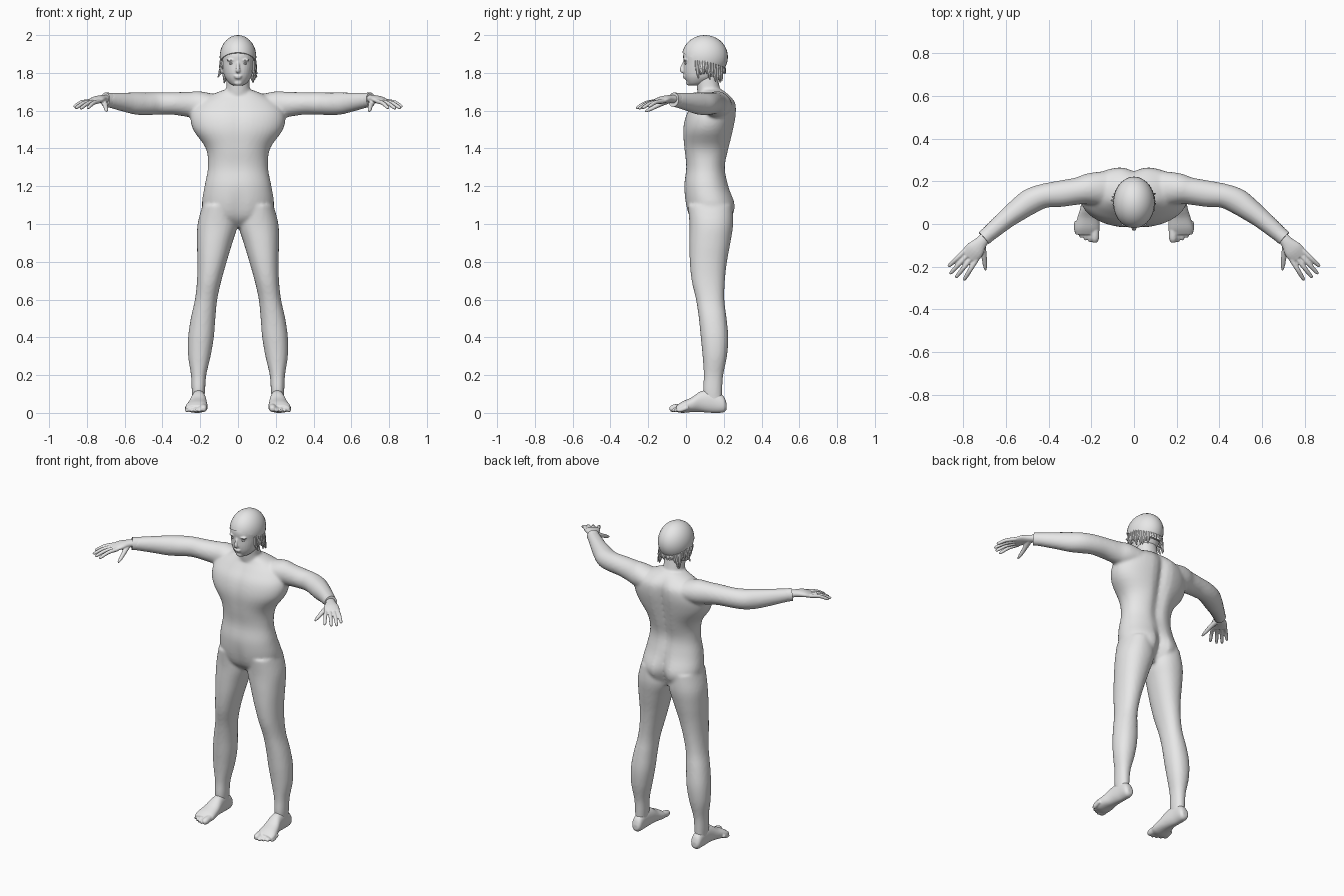
import bpy, bmesh, math, random
from mathutils import Vector, Matrix

random.seed(4)
if "Cube" in bpy.data.objects:
    bpy.data.objects.remove(bpy.data.objects["Cube"])

grey = bpy.data.materials.new("plain_grey")
grey.use_nodes = True
grey.diffuse_color = (0.8, 0.8, 0.8, 1)
grey.node_tree.nodes["Principled BSDF"].inputs["Base Color"].default_value = (0.8, 0.8, 0.8, 1)


def spline(rows, steps=4):
    """Smoothly interpolate rows of numbers (Catmull-Rom)."""
    out = []
    last = len(rows) - 1
    for i in range(last):
        a, b, c, d = rows[max(i - 1, 0)], rows[i], rows[i + 1], rows[min(i + 2, last)]
        for k in range(steps):
            t = k / steps
            out.append([q + t * (r - p) / 2 + t * t * (p - 2.5 * q + 2 * r - s / 2)
                        + t ** 3 * (1.5 * (q - r) + (s - p) / 2)
                        for p, q, r, s in zip(a, b, c, d)])
    return out + [list(rows[-1])]


def skin(bm, rings):
    """Bridge rings of points into a closed shell."""
    loops = [[bm.verts.new(p) for p in ring] for ring in rings]
    n = len(loops[0])
    for a, b in zip(loops, loops[1:]):
        for i in range(n):
            j = (i + 1) % n
            bm.faces.new((a[i], a[j], b[j], b[i]))
    bm.faces.new(loops[0][::-1])
    bm.faces.new(loops[-1])


def slices(bm, rows, axis="z", n=32):
    """Rows: height, x0, x1, low, high and optional groove depth."""
    rings = []
    for row in spline(rows):
        h, x0, x1, lo, hi = row[:5]
        groove = row[5] if len(row) > 5 else 0
        ring = []
        for i in range(n):
            a = math.tau * i / n
            c, s = math.cos(a), math.sin(a)
            x = (x0 + x1) / 2 + (x1 - x0) / 2 * math.copysign(abs(c) ** 0.92, c)
            w = (lo + hi) / 2 + (hi - lo) / 2 * math.copysign(abs(s) ** 0.92, s)
            w -= groove * math.exp(-(x / 0.035) ** 2) * (1 if s > 0 else -0.25) * abs(s)
            ring.append((x, w, h) if axis == "z" else (x, h, w))
        rings.append(ring)
    skin(bm, rings)


def limb(bm, rows, n=16, steps=4):
    """Rows: x, y, z, sideways radius, vertical radius."""
    pts = spline(rows, steps)
    rings = []
    for i, (x, y, z, a, b) in enumerate(pts):
        t = Vector(pts[min(i + 1, len(pts) - 1)][:3]) - Vector(pts[max(i - 1, 0)][:3])
        t.normalize()
        u = t.cross(Vector((0, 0, 1))).normalized()
        v = u.cross(t)
        rings.append([Vector((x, y, z)) + u * a * math.cos(math.tau * k / n)
                      + v * b * math.sin(math.tau * k / n) for k in range(n)])
    skin(bm, rings)


def ball(bm, centre, size):
    m = Matrix.Translation(centre) @ Matrix.Diagonal((*size, 1))
    bmesh.ops.create_uvsphere(bm, u_segments=28, v_segments=18, radius=1, matrix=m)


def mirror(bm):
    dup = bmesh.ops.duplicate(bm, geom=bm.verts[:] + bm.edges[:] + bm.faces[:])["geom"]
    for v in dup:
        if isinstance(v, bmesh.types.BMVert):
            v.co.x = -v.co.x


def finish(bm, name, voxel=0, smooth=0):
    bmesh.ops.recalc_face_normals(bm, faces=bm.faces[:])
    mesh = bpy.data.meshes.new(name)
    bm.to_mesh(mesh)
    bm.free()
    mesh.materials.append(grey)
    for p in mesh.polygons:
        p.use_smooth = True
    ob = bpy.data.objects.new(name, mesh)
    bpy.context.collection.objects.link(ob)
    if voxel:
        r = ob.modifiers.new("blend", "REMESH")
        r.mode = "VOXEL"
        r.voxel_size = voxel
        r.use_smooth_shade = True
        s = ob.modifiers.new("soften", "SMOOTH")
        s.factor = 0.5
        s.iterations = smooth
    else:
        bpy.ops.object.select_all(action="DESELECT")
        ob.select_set(True)
        bpy.context.view_layer.objects.active = ob
        bpy.ops.object.shade_smooth_by_angle(angle=math.radians(40))


# Body: legs and arms mirrored, then torso and neck
bm = bmesh.new()
slices(bm, [(1.1, .02, .188, .01, .245), (1, .002, .214, .018, .25), (.9, .03, .217, .018, .235),
            (.8, .06, .215, .02, .217), (.7, .088, .217, .03, .206), (.6, .11, .228, .053, .203),
            (.5, .12, .25, .068, .215), (.4, .128, .264, .078, .224), (.3, .145, .264, .088, .217),
            (.2, .168, .249, .094, .197), (.12, .174, .245, .09, .192), (.05, .18, .24, .1, .19)])
limb(bm, [(.1, .165, 1.62, .085, .06), (.2, .165, 1.63, .075, .072), (.26, .155, 1.633, .064, .067),
          (.34, .142, 1.638, .062, .06), (.42, .132, 1.638, .057, .059), (.485, .106, 1.636, .06, .06),
          (.54, .068, 1.638, .054, .059), (.6, .022, 1.645, .046, .051), (.69, -.055, 1.657, .037, .038)], 24)
mirror(bm)
torso = [(.985, .05, .07, .2, .01), (1.03, .16, .02, .245, .04), (1.1, .19, -.004, .266, .04),
         (1.2, .177, -.012, .23, .015), (1.3, .159, -.002, .212, .018), (1.4, .17, -.012, .232, .022),
         (1.5, .238, -.018, .254, .025), (1.58, .25, 0, .268, .025), (1.64, .215, .038, .265, .02),
         (1.68, .15, .065, .235, .01), (1.71, .075, .075, .195, 0)]
slices(bm, [(z, -w, w, a, b, g) for z, w, a, b, g in torso], n=48)
slices(bm, [(1.64, -.08, .08, .07, .22), (1.7, -.064, .064, .06, .185), (1.8, -.06, .06, .05, .165)])
finish(bm, "body", 0.009, 5)

# Forearm cuffs
bm = bmesh.new()
limb(bm, [(.655, -.025, 1.653, .037, .04), (.703, -.066, 1.658, .036, .038)], 24)
mirror(bm)
finish(bm, "cuffs")

# Hands with four fingers and a thumb
bm = bmesh.new()
limb(bm, [(.68, -.045, 1.66, .026, .022), (.715, -.085, 1.662, .03, .021),
          (.745, -.122, 1.658, .045, .019), (.772, -.153, 1.647, .044, .014)])
tips = [(.87, -.2, 1.622), (.862, -.234, 1.614), (.835, -.252, 1.612), (.797, -.264, 1.614)]
for k, (x, y, z) in enumerate(tips):
    s = 0.034 - 0.0225 * k
    root = Vector((.762 + .79 * s, -.143 + .61 * s, 1.65))
    tip = Vector((x, y, z))
    mid = root.lerp(tip, 0.5) + Vector((0, 0, .008))
    limb(bm, [(*root, .012, .012), (*mid, .011, .011), (*root.lerp(tip, .9), .009, .009),
              (*tip, .004, .004)], 10)
limb(bm, [(.715, -.09, 1.655, .02, .016), (.703, -.145, 1.63, .014, .013),
          (.697, -.195, 1.605, .01, .01), (.695, -.218, 1.595, .004, .004)], 10)
mirror(bm)
finish(bm, "hands", 0.004, 2)

# Feet with five toes
bm = bmesh.new()
slices(bm, [(.215, .19, .225, .018, .05), (.197, .177, .24, .002, .09), (.14, .175, .243, 0, .12),
            (.08, .168, .25, .004, .115), (.03, .163, .265, .004, .082), (-.02, .16, .278, 0, .06),
            (-.05, .168, .272, .005, .04)], "y")
for k, reach in enumerate((-.087, -.084, -.076, -.064, -.048)):
    x = .183 + .0215 * k
    r = .02 if k == 0 else .0135 - .0005 * k
    limb(bm, [(x, reach + .06, .03, r, r), (x, reach + .02, r + .004, r, r),
              (x, reach, r, r * .5, r * .5)], 12)
mirror(bm)
finish(bm, "feet", 0.0045, 2)

# Head with nose, lips, brows and ears
bm = bmesh.new()
skull = [(1.732, .022, .018, .07), (1.745, .045, .008, .11), (1.775, .068, -.006, .16),
         (1.81, .078, -.012, .18), (1.85, .086, -.012, .2), (1.9, .088, -.014, .21),
         (1.95, .07, .012, .18), (1.98, .035, .055, .145)]
slices(bm, [(z, -w, w, a, b) for z, w, a, b in skull])
limb(bm, [(0, -.008, 1.86, .007, .007), (0, -.018, 1.835, .008, .009),
          (0, -.024, 1.814, .012, .009), (0, -.012, 1.802, .009, .006)], 12)
ball(bm, (0, -.007, 1.783), (.022, .011, .006))
ball(bm, (0, -.004, 1.774), (.019, .011, .006))
ball(bm, (0, .014, 1.747), (.022, .014, .014))
for side in (-1, 1):
    ball(bm, (side * .035, -.003, 1.868), (.026, .011, .007))
    ball(bm, (side * .087, .085, 1.825), (.01, .018, .03))
finish(bm, "head", 0.0045, 3)

# Eyes
bm = bmesh.new()
ball(bm, (.034, .001, 1.85), (.014, .009, .006))
mirror(bm)
finish(bm, "eyes")

# Close-fitting hair, cut along a sloping hairline
bm = bmesh.new()
ball(bm, (0, .1, 1.885), (.097, .122, .115))
cut = bmesh.ops.bisect_plane(bm, geom=bm.verts[:] + bm.edges[:] + bm.faces[:],
                             plane_co=(0, -.02, 1.908), plane_no=(0, .5, 1), clear_inner=True)
rim = [e for e in cut["geom_cut"] if isinstance(e, bmesh.types.BMEdge)]
bmesh.ops.holes_fill(bm, edges=rim)
finish(bm, "hair_cap")

# Loose locks around the ears and nape
bm = bmesh.new()
for side in (-1, 1):
    for k in range(13):
        a = math.radians(-25 + 9 * k)
        x, y = side * .088 * math.cos(a), .1 + .1 * math.sin(a)
        flick = random.uniform(1.0, 1.25)
        length = random.uniform(.04, .1) if k < 10 else .03
        top = 1.865 - .04 * max(0, math.sin(a))
        limb(bm, [(x * .97, y, top, .012, .012),
                  (x * 1.03, y + .004, top - length * .6, .01, .01),
                  (x * flick, y + .008, top - length, .002, .002)], 8, 3)
finish(bm, "hair_locks")
